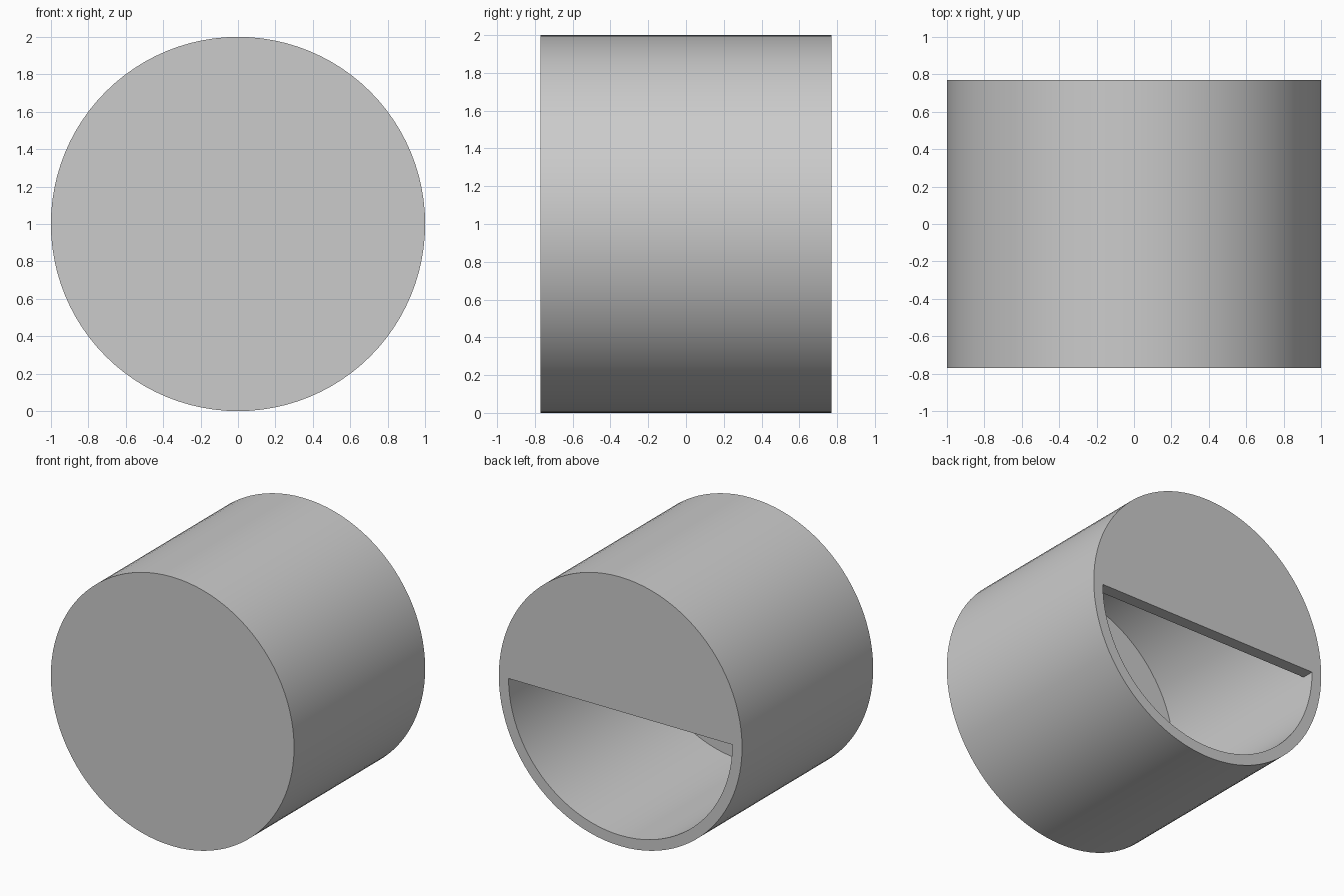
import bpy
import bmesh
from math import cos, sin, pi, radians

cube = bpy.data.objects.get("Cube")
if cube:
    bpy.data.objects.remove(cube, do_unlink=True)

SEGMENTS = 96
HALF = SEGMENTS // 2
RADIUS, INNER = 1.0, 0.92
DEPTH, PLATE = 0.77, 0.09

grey = bpy.data.materials.new("plain grey")
grey.use_nodes = True
colour = (0.6, 0.6, 0.6, 1)
grey.diffuse_color = colour
grey.node_tree.nodes["Principled BSDF"].inputs["Base Color"].default_value = colour

bm = bmesh.new()


def ring(radius, y, count=SEGMENTS):
    """Points around the y axis, upper half first."""
    angles = [2 * pi * i / SEGMENTS for i in range(count)]
    return [bm.verts.new((radius * cos(a), y, 1 + radius * sin(a))) for a in angles]


def bridge(a, b, start=0, stop=SEGMENTS):
    for i in range(start, stop):
        j = (i + 1) % SEGMENTS
        bm.faces.new((a[i], a[j], b[j], b[i]))


outer_front = ring(RADIUS, -DEPTH)
outer_back = ring(RADIUS, DEPTH)
inner_front = ring(INNER, -DEPTH + PLATE)
inner_plate = ring(INNER, DEPTH - PLATE)
opening = ring(INNER, DEPTH)

# Closed front, outer wall and hollow interior
bm.faces.new(outer_front)
bm.faces.new(inner_front)
bridge(outer_front, outer_back)
bridge(inner_front, inner_plate)

# Back: half plate above, open half with a thin rim below
bm.faces.new(outer_back[:HALF + 1] + [opening[HALF], opening[0]])
bm.faces.new(inner_plate[:HALF + 1])
bridge(outer_back, opening, HALF)
bridge(inner_plate, opening, HALF)

# Straight lower edge of the half plate
bm.faces.new((inner_plate[0], inner_plate[HALF], opening[HALF], opening[0]))

# Drop unused points of the opening ring
bmesh.ops.delete(bm, geom=[v for v in bm.verts if not v.link_faces], context='VERTS')
bmesh.ops.recalc_face_normals(bm, faces=bm.faces)

mesh = bpy.data.meshes.new("half_open_drum")
bm.to_mesh(mesh)
bm.free()
mesh.materials.append(grey)
drum = bpy.data.objects.new("half_open_drum", mesh)
bpy.context.collection.objects.link(drum)

bpy.ops.object.select_all(action='DESELECT')
drum.select_set(True)
bpy.context.view_layer.objects.active = drum
bpy.ops.object.shade_smooth_by_angle(angle=radians(30))
